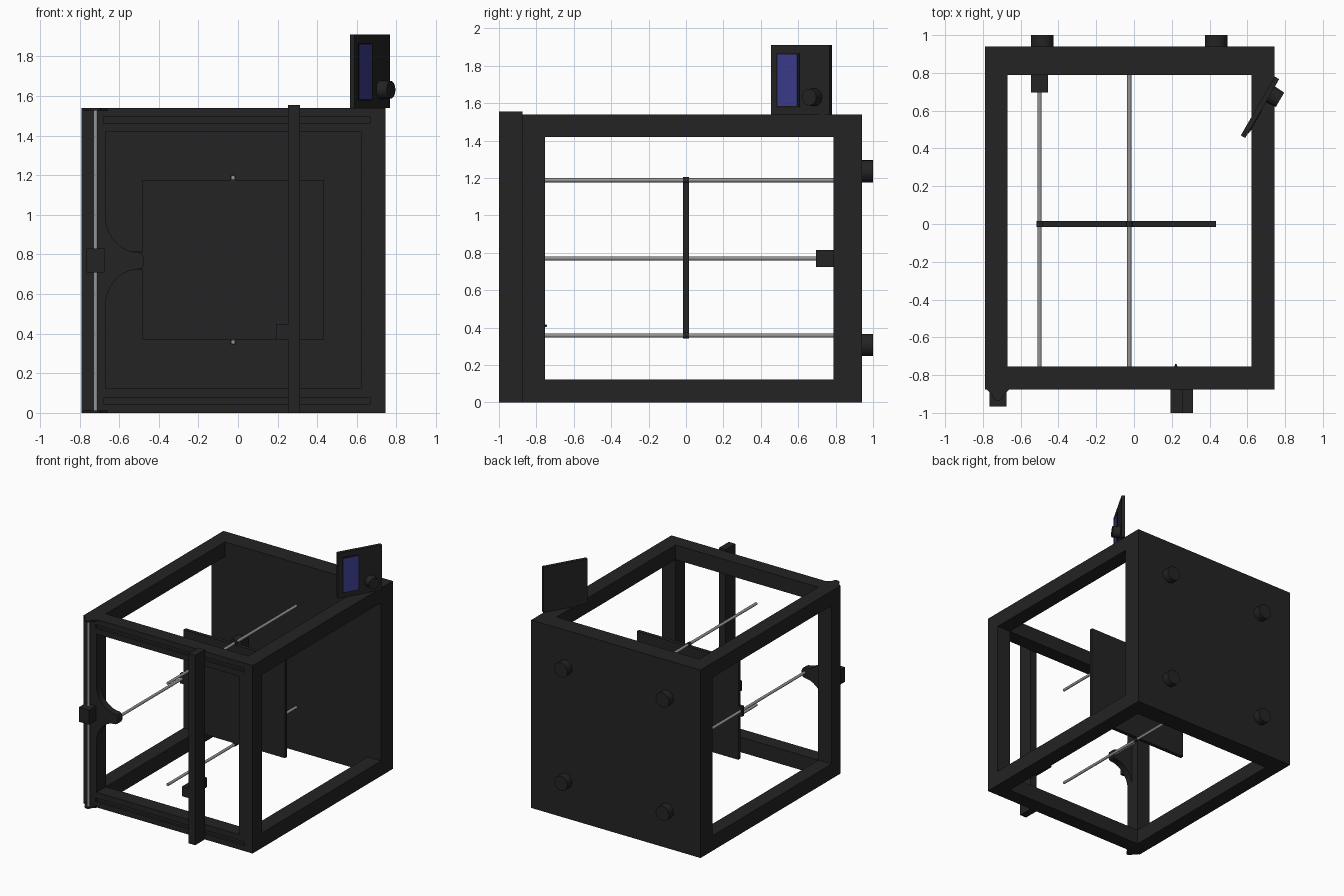
import bpy, bmesh, math
from mathutils import Matrix, Vector

if "Cube" in bpy.data.objects:
    bpy.data.objects.remove(bpy.data.objects["Cube"], do_unlink=True)


def material(name, rgb):
    m = bpy.data.materials.new(name)
    m.use_nodes = True
    m.diffuse_color = (*rgb, 1)
    m.node_tree.nodes["Principled BSDF"].inputs["Base Color"].default_value = (*rgb, 1)
    return m


DARK = material("charcoal plastic", (0.017, 0.017, 0.017))
STEEL = material("steel grey", (0.3, 0.3, 0.3))
BLUE = material("screen blue", (0.045, 0.045, 0.27))
BLACK = material("bezel black", (0.008, 0.008, 0.008))


def finish(name, bm, mat, smooth=False):
    bmesh.ops.recalc_face_normals(bm, faces=bm.faces)
    me = bpy.data.meshes.new(name)
    bm.to_mesh(me)
    bm.free()
    ob = bpy.data.objects.new(name, me)
    bpy.context.collection.objects.link(ob)
    me.materials.append(mat)
    if smooth:
        bpy.ops.object.select_all(action='DESELECT')
        ob.select_set(True)
        bpy.context.view_layer.objects.active = ob
        bpy.ops.object.shade_smooth_by_angle()
    return ob


def box(name, x, y, z, mat=DARK):
    """Box from (min, max) pairs."""
    bm = bmesh.new()
    size = [b - a for a, b in (x, y, z)]
    mid = Vector([(a + b) / 2 for a, b in (x, y, z)])
    bmesh.ops.create_cube(bm, size=1, matrix=Matrix.Translation(mid) @ Matrix.Diagonal((*size, 1)))
    return finish(name, bm, mat)


def rod(name, start, end, r, mat=STEEL, r2=None, sides=24):
    """Cylinder or cone between two points."""
    a, b = Vector(start), Vector(end)
    turn = (b - a).to_track_quat('Z', 'Y').to_matrix().to_4x4()
    bm = bmesh.new()
    bmesh.ops.create_cone(bm, cap_ends=True, segments=sides, radius1=r,
                          radius2=r if r2 is None else r2, depth=(b - a).length,
                          matrix=Matrix.Translation((a + b) / 2) @ turn)
    return finish(name, bm, mat, True)


def prism(name, points, offset):
    """Extrude a closed outline of 3D points."""
    bm = bmesh.new()
    face = bm.faces.new([bm.verts.new(p) for p in points])
    res = bmesh.ops.extrude_face_region(bm, geom=[face])
    moved = [g for g in res["geom"] if isinstance(g, bmesh.types.BMVert)]
    bmesh.ops.translate(bm, verts=moved, vec=offset)
    return finish(name, bm, DARK)


# Housing: solid block opened at the sides, front, top and bottom
LEFT, RIGHT, FRONT, BACK, HIGH = -0.79, 0.745, -0.875, 0.94, 1.54
IN_X, IN_Y, IN_Z = (-0.67, 0.622), (-0.755, 0.788), (0.123, 1.42)
housing = box("housing_frame", (LEFT, RIGHT), (FRONT, BACK), (0, HIGH))
cutters = [
    box("side_cutter", (-1, 1), IN_Y, IN_Z),
    box("vertical_cutter", IN_X, IN_Y, (-1, 2)),
    box("front_cutter", IN_X, (-1, 0), IN_Z),
]
# Guide slots in the front rails
for z in (0.045, 1.465):
    cutters.append(box("slot_cutter", (-0.68, 0.67), (-1, FRONT + 0.02), (z, z + 0.03)))
bpy.context.view_layer.objects.active = housing
for c in cutters:
    mod = housing.modifiers.new("opening", 'BOOLEAN')
    mod.operation, mod.solver, mod.object = 'DIFFERENCE', 'EXACT', c
    bpy.ops.object.modifier_apply(modifier=mod.name)
    bpy.data.objects.remove(c, do_unlink=True)

# Round motors on the back
for x in (-0.485, 0.435):
    for z in (0.307, 1.235):
        rod("back_motor", (x, BACK - 0.01, z), (x, 1.0, z), 0.06, DARK)

# Build plate with its guide rods and bearings
box("build_plate", (-0.485, 0.435), (-0.015, 0.015), (0.37, 1.177))
for z in (0.358, 1.188):
    rod("guide_rod", (-0.025, -0.875, z), (-0.025, 0.79, z), 0.011)
    rod("guide_bearing", (-0.025, -0.016, z), (-0.025, 0.016, z), 0.016, DARK)
rod("drive_screw", (-0.5, -0.84, 0.77), (-0.5, 0.71, 0.77), 0.011)
box("drive_nut", (-0.517, -0.48), (-0.015, 0.015), (0.73, 0.81))
box("drive_motor", (-0.545, -0.455), (0.695, 0.79), (0.725, 0.815))

# Flared arm carrying the drive screw
upper = []
for i in range(11):
    t = math.pi / 2 * i / 10
    upper.append((-0.5 - 0.17 * math.cos(t), 0.23 - 0.188 * math.sin(t)))
upper += [(-0.484, 0.035), (-0.475, 0.015)]
outline = [(-0.72, 0.23)] + upper
outline += [(x, -z) for x, z in reversed(outline)]
prism("screw_arm", [(x, FRONT, 0.768 + z) for x, z in outline], (0, 0.055, 0))

# Vertical rod on the front with carriage and end brackets
rod("lift_rod", (-0.72, -0.908, 0.005), (-0.72, -0.908, 1.535), 0.011)
box("lift_carriage", (-0.765, -0.675), (-0.965, FRONT), (0.71, 0.83))
for z in (0.0, 1.528):
    tip = [(-0.72 - 0.028 * math.cos(math.pi * i / 10),
            -0.908 - 0.028 * math.sin(math.pi * i / 10), z) for i in range(11)]
    prism("rod_bracket", [(-0.78, FRONT, z)] + tip + [(-0.66, FRONT, z)], (0, 0, 0.012))

# Sliding beam with the tool head
box("sliding_beam", (0.253, 0.312), (-1.0, FRONT), (0, 1.555))
box("tool_head", (0.193, 0.253), (-1.0, -0.765), (0.37, 0.45))
rod("tool_nozzle", (0.222, -0.766, 0.41), (0.222, -0.742, 0.41), 0.012, DARK, 0.004, 12)

# Angled display: local x runs along the panel, local -y faces out
panel = [
    box("display_panel", (-0.18, 0.18), (-0.0135, 0.0135), (0, 0.37)),
    box("screen_bezel", (-0.149, -0.005), (-0.0175, -0.0125), (0.038, 0.328), BLACK),
    box("screen", (-0.138, -0.016), (-0.0195, -0.0165), (0.045, 0.32), BLUE),
    rod("control_knob", (0.087, -0.012, 0.092), (0.087, -0.072, 0.092), 0.048, DARK, 0.044),
]
place = Matrix.Translation((0.667, 0.618, HIGH)) @ Matrix.Rotation(math.radians(60), 4, 'Z')
for ob in panel:
    ob.data.transform(place)
